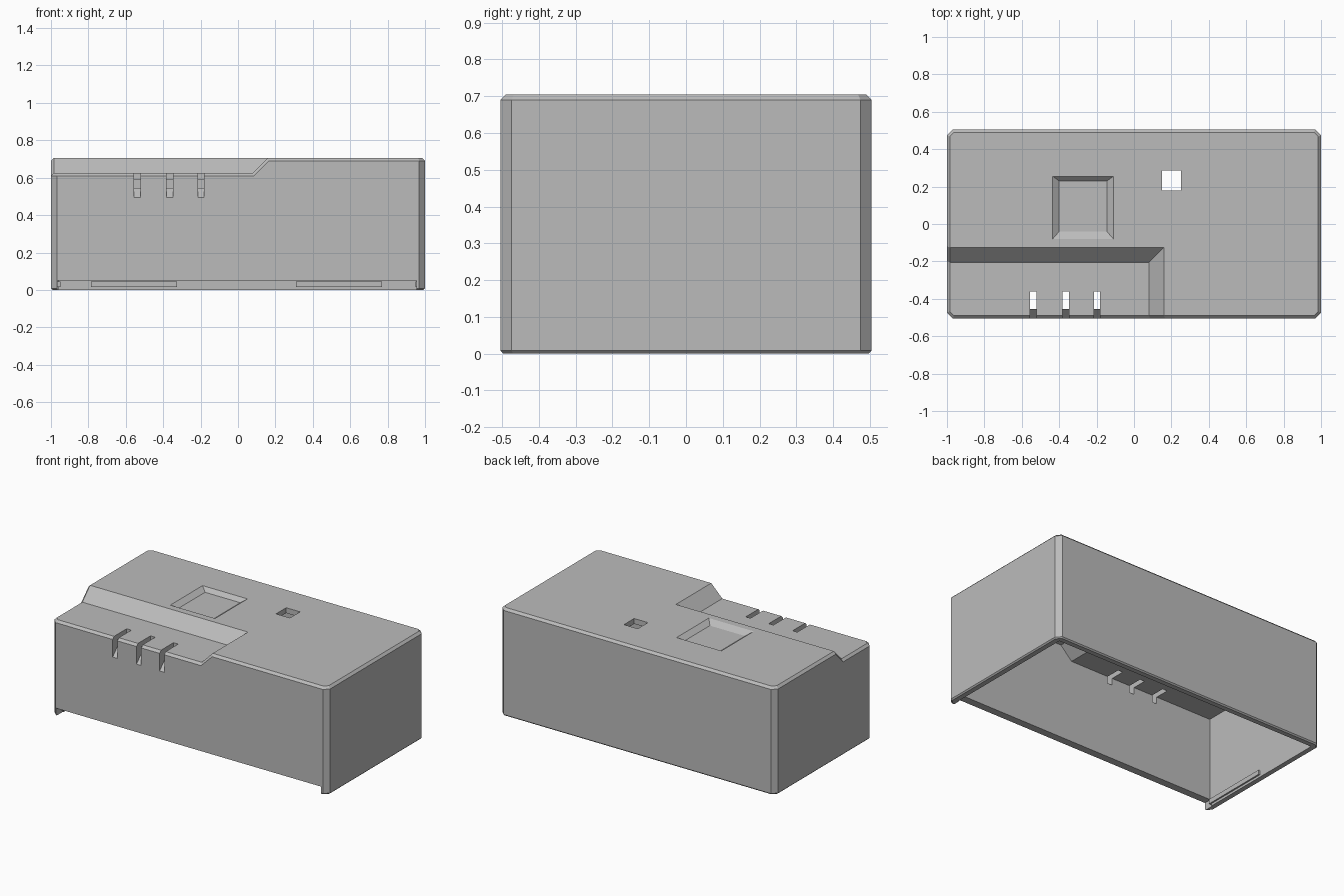
import bpy, bmesh

cube = bpy.data.objects.get("Cube")
if cube:
    bpy.data.objects.remove(cube, do_unlink=True)

W, D, H = 1.0, 0.505, 0.705      # half width, half depth, height
FLOOR = 0.625                    # height of the stepped-down shelf

grey = bpy.data.materials.new("plain grey")
grey.use_nodes = True
grey.diffuse_color = (0.5, 0.5, 0.5, 1)
grey.node_tree.nodes["Principled BSDF"].inputs["Base Color"].default_value = (0.5, 0.5, 0.5, 1)


def block(name, x, y, z, grow=(0, 0, 0, 0)):
    """Box from ranges; grow widens the top at left, right, front, back."""
    bm = bmesh.new()
    rings = []
    for height, g in ((z[0], (0, 0, 0, 0)), (z[1], grow)):
        x0, x1, y0, y1 = x[0] - g[0], x[1] + g[1], y[0] - g[2], y[1] + g[3]
        rings.append([bm.verts.new((px, py, height))
                      for px, py in ((x0, y0), (x1, y0), (x1, y1), (x0, y1))])
    low, high = rings
    bm.faces.new(low[::-1])
    bm.faces.new(high)
    for i in range(4):
        j = (i + 1) % 4
        bm.faces.new((low[i], low[j], high[j], high[i]))
    mesh = bpy.data.meshes.new(name)
    bm.to_mesh(mesh)
    bm.free()
    mesh.materials.append(grey)
    obj = bpy.data.objects.new(name, mesh)
    bpy.context.collection.objects.link(obj)
    return obj


def cut(target, cutter):
    mod = target.modifiers.new("cut", 'BOOLEAN')
    mod.operation, mod.solver, mod.object = 'DIFFERENCE', 'EXACT', cutter
    bpy.context.view_layer.objects.active = target
    bpy.ops.object.modifier_apply(modifier=mod.name)
    bpy.data.objects.remove(cutter, do_unlink=True)


def chamfer(obj, width, rule):
    """Chamfer the edges whose two face normals satisfy the rule."""
    bm = bmesh.new()
    bm.from_mesh(obj.data)
    bm.normal_update()
    edges = [e for e in bm.edges if len(e.link_faces) == 2
             and rule(*sorted(f.normal.z for f in e.link_faces))]
    bmesh.ops.bevel(bm, geom=edges, offset=width, segments=1,
                    affect='EDGES', profile=0.5, clamp_overlap=True)
    bm.to_mesh(obj.data)
    bm.free()


def notch(x1, y1, z0):
    rise = 0.2
    return block("notch_cutter", (-1.2, x1), (-0.8, y1), (z0, z0 + rise),
                 (0, rise, 0, rise))


# Outer cover: chamfered corners, stepped front shelf, chamfered rims
cover = block("cover", (-W, W), (-D, D), (0, H))
chamfer(cover, 0.031, lambda a, b: abs(a) < 0.1 and abs(b) < 0.1)
chamfer(cover, 0.008, lambda a, b: a < -0.5 and abs(b) < 0.1)
cut(cover, notch(0.08, -0.205, FLOOR))
chamfer(cover, 0.015, lambda a, b: abs(a) < 0.1 and b > 0.5)

# Hollow interior following the step, open at the bottom
cavity = block("cavity_cutter", (-0.96, 0.96), (-0.455, 0.465), (-0.1, 0.67))
cut(cavity, notch(0.095, -0.19, 0.59))
cut(cover, cavity)

# Lower opening of the front wall
cut(cover, block("front_opening_cutter", (-0.965, 0.955), (-0.6, -0.44), (-0.1, 0.05)))

# Three slots over the front edge, with sloping sills
for x in (-0.538, -0.365, -0.198):
    slot = block("slot_cutter", (x - 0.017, x + 0.017), (-0.505, -0.36), (0.495, 0.75))
    for v in slot.data.vertices:
        if v.co.z < 0.5:
            v.co.z = 0.495 if v.co.y < -0.5 else 0.64
    for v in slot.data.vertices:
        if v.co.y < -0.5:
            v.co.y, v.co.z = -0.555, v.co.z - (0.05 if v.co.z < 0.5 else 0)
    cut(cover, slot)
    cut(cover, block("slot_cutter", (x - 0.017, x + 0.017), (-0.455, -0.36), (0.545, 0.75)))

# Square window and shallow sloped recess in the roof
cut(cover, block("window_cutter", (0.15, 0.25), (0.18, 0.285), (0.6, 0.8)))
cut(cover, block("recess_cutter", (-0.4, -0.145), (-0.04, 0.23), (0.68, 0.73),
                 (0.07, 0.07, 0.08, 0.05)))

# Snap ribs on the inner walls
for x0, x1 in ((-0.785, -0.325), (0.31, 0.77)):
    block("back_rib", (x0, x1), (0.45, 0.47), (0.015, 0.045))
for name, side in (("right_rib", -1), ("left_rib", 1)):
    block(name, sorted((side * 0.95, side * 0.965)), (-0.45, 0.0), (0.015, 0.045))
